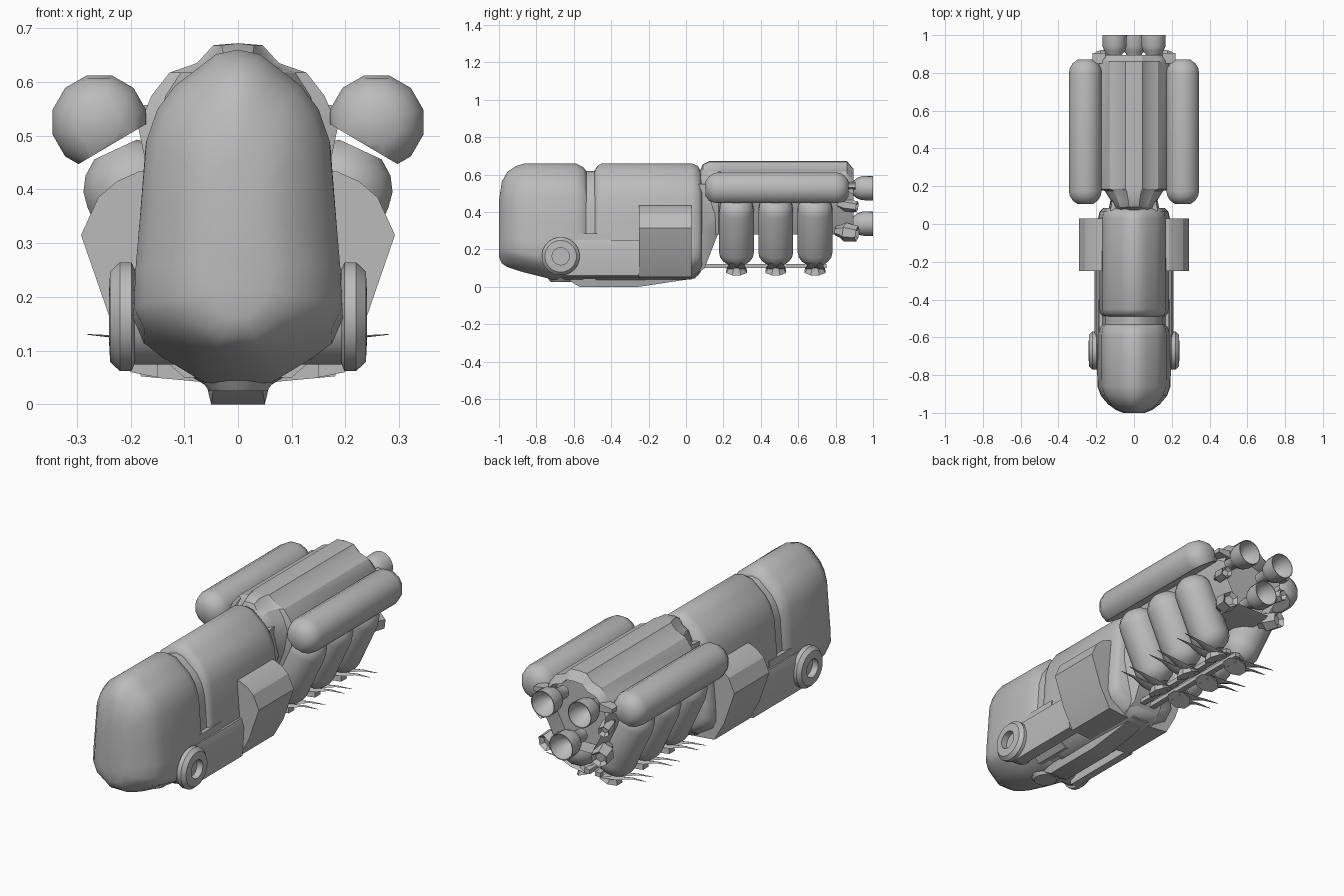
import bpy, bmesh, math
from mathutils import Vector, Matrix

cube = bpy.data.objects.get("Cube")
if cube:
    bpy.data.objects.remove(cube, do_unlink=True)

grey = bpy.data.materials.new("hull_grey")
grey.use_nodes = True
COLOR = (0.5, 0.5, 0.5, 1)
grey.diffuse_color = COLOR
grey.node_tree.nodes["Principled BSDF"].inputs["Base Color"].default_value = COLOR


def finish(name, bm, angle=35):
    bmesh.ops.recalc_face_normals(bm, faces=bm.faces)
    mesh = bpy.data.meshes.new(name)
    bm.to_mesh(mesh)
    bm.free()
    mesh.materials.append(grey)
    ob = bpy.data.objects.new(name, mesh)
    bpy.context.collection.objects.link(ob)
    bpy.ops.object.select_all(action='DESELECT')
    ob.select_set(True)
    bpy.context.view_layer.objects.active = ob
    bpy.ops.object.shade_smooth_by_angle(angle=math.radians(angle))
    return ob


def skin(bm, rings, caps=(True, True)):
    """Bridge equal-length closed rings of points."""
    rows = [[bm.verts.new(p) for p in ring] for ring in rings]
    n = len(rows[0])
    for a, b in zip(rows, rows[1:]):
        for i in range(n):
            j = (i + 1) % n
            bm.faces.new((a[i], a[j], b[j], b[i]))
    return [bm.faces.new(row) for row, wanted in zip((rows[0], rows[-1]), caps) if wanted]


def loft(name, half, stations, angle=35, hollow=0):
    """Half section (x, 0-1 height) swept along (y, width, bottom, top)."""
    outline = half + [(-x, z) for x, z in reversed(half) if x > 0]
    bm = bmesh.new()
    ends = skin(bm, [[(x * w, y, lo + z * (hi - lo)) for x, z in outline]
                     for y, w, lo, hi in stations])
    if hollow:
        rear = ends[1]
        bmesh.ops.inset_region(bm, faces=[rear], thickness=0.012)
        # Push the inset face in as a recess with straight walls
        for v in rear.verts:
            v.co.y -= hollow
    return finish(name, bm, angle)


def lathe(name, profile, start, axis, sides=16, angle=35, cut=None):
    """Spin (radius, distance) points about an axis, optionally trimmed by a plane."""
    rot = Vector(axis).to_track_quat('Z', 'Y').to_matrix().to_4x4()
    mat = Matrix.Translation(start) @ rot
    bm = bmesh.new()
    skin(bm, [[mat @ Vector((r * math.cos(t), r * math.sin(t), d))
               for t in (2 * math.pi * (i + 0.5) / sides for i in range(sides))]
              for r, d in profile])
    if cut:
        res = bmesh.ops.bisect_plane(bm, geom=bm.verts[:] + bm.edges[:] + bm.faces[:],
                                     plane_co=cut[0], plane_no=cut[1], clear_outer=True)
        edges = [e for e in res["geom_cut"] if isinstance(e, bmesh.types.BMEdge)]
        bmesh.ops.holes_fill(bm, edges=edges)
    return finish(name, bm, angle)


def prism(name, pts, y0, y1, angle=30):
    bm = bmesh.new()
    skin(bm, [[(x, y, z) for x, z in pts] for y in (y0, y1)])
    return finish(name, bm, angle)


def capsule(r, length, end):
    """Profile of a tank with elliptical ends."""
    arc = [(r * math.sin(a), end * (1 - math.cos(a)))
           for a in (math.radians(d) for d in (28, 50, 70, 90))]
    base = arc[0][1]
    arc = [(q, d - base) for q, d in arc]
    return arc + [(q, length - d) for q, d in reversed(arc)]


# Fuselage: cabin and mid hull share one ridged section
section = [(0, 1), (0.04, 0.985), (0.07, 0.945), (0.115, 0.885), (0.147, 0.81), (0.167, 0.71),
           (0.177, 0.5), (0.187, 0.3), (0.19, 0.18), (0.17, 0.11), (0.1, 0.04), (0.06, 0), (0, 0)]
loft("cabin", section, [(-1, 0.3, 0.16, 0.46), (-0.985, 0.5, 0.125, 0.56),
     (-0.955, 0.72, 0.105, 0.615), (-0.91, 0.92, 0.09, 0.645), (-0.86, 1.02, 0.075, 0.66),
     (-0.72, 1.03, 0.04, 0.66), (-0.59, 1.03, 0.04, 0.66), (-0.55, 0.99, 0.04, 0.64),
     (-0.53, 0.9, 0.05, 0.615)], 45)
loft("neck_joint", section, [(-0.57, 0.92, 0.04, 0.618), (-0.44, 0.92, 0.04, 0.618)])
loft("mid_hull", section, [(-0.49, 0.9, 0.04, 0.62), (-0.475, 0.98, 0.035, 0.645),
     (-0.45, 1, 0.035, 0.66), (0.03, 1, 0.04, 0.66), (0.065, 0.96, 0.06, 0.645),
     (0.085, 0.85, 0.09, 0.6)], 45)
prism("neck_sill", [(-0.186, 0.285), (0.186, 0.285), (0.192, 0.13), (0.1, 0.05),
                    (-0.1, 0.05), (-0.192, 0.13)], -0.6, -0.4)

# Belly keel, lower nozzle and rear lower fairing
box = [(0, 1), (0.045, 1), (0.065, 0.7), (0.05, 0), (0, 0)]
loft("belly_keel", box, [(-0.62, 0.9, 0.03, 0.09), (-0.57, 1, 0, 0.09), (-0.25, 1, 0, 0.09),
                         (0.05, 0.9, 0.045, 0.1)])
lathe("belly_thruster", [(0.055, 0), (0.07, 0.02), (0.07, 0.06)], (0, -0.67, 0.025), (0, 0, 1))
wedge = [(0, 1), (0.12, 1), (0.13, 0.5), (0.08, 0), (0, 0)]
loft("rear_fairing", wedge, [(0.03, 1.1, 0.05, 0.55), (0.1, 1, 0.1, 0.55), (0.17, 0.9, 0.28, 0.55)])

# Rear engine module with a hollow hood
rear = [(0, 1), (0.045, 0.99), (0.075, 0.905), (0.125, 0.86), (0.158, 0.75), (0.182, 0.6),
        (0.16, 0.33), (0.1, 0), (0, 0)]
loft("engine_module", rear, [(0.07, 0.55, 0.3, 0.61), (0.09, 0.6, 0.29, 0.655),
     (0.125, 0.68, 0.28, 0.672), (0.175, 0.85, 0.28, 0.672), (0.185, 1.02, 0.28, 0.672),
     (0.86, 1.02, 0.28, 0.672), (0.895, 0.97, 0.29, 0.63)], 30, hollow=0.09)

# Three main rocket bells
bell = [(0.03, 0), (0.035, 0.06), (0.055, 0.085), (0.064, 0.11), (0.066, 0.17),
        (0.062, 0.17), (0.055, 0.12), (0.02, 0.08)]
for i, (x, z) in enumerate([(-0.103, 0.527), (0.103, 0.527), (0, 0.337)]):
    lathe(f"rocket_bell_{i + 1}", bell, (x, 0.83, z), (0, 1, 0), 18)

# Twin keel rails under the pods
for x in (-0.03, 0.03):
    prism(f"pod_rail_{'left' if x > 0 else 'right'}",
          [(x - 0.015, 0.1), (x + 0.015, 0.1), (x + 0.015, 0.122), (x - 0.015, 0.122)], 0.06, 0.75)

POD_TOP, POD_LOW = Vector((0.228, 0, 0.474)), Vector((0.065, 0, 0.125))
for side, s in (("left", 1), ("right", -1)):
    # Side sponson, boom and front pivot wheel
    prism(f"{side}_sponson", [(s * x, z) for x, z in
          [(0.14, 0.435), (0.185, 0.433), (0.225, 0.415), (0.26, 0.385), (0.292, 0.315),
           (0.235, 0.15), (0.18, 0.052), (0.05, 0.04)]], -0.25, 0.03, 20)
    prism(f"{side}_boom", [(s * x, z) for x, z in
          [(0.15, 0.25), (0.195, 0.25), (0.208, 0.205), (0.2, 0.06), (0.15, 0.05)]], -0.66, -0.25)
    lathe(f"{side}_pivot_wheel", [(0.09, 0), (0.09, 0.085), (0.102, 0.09), (0.102, 0.112),
          (0.085, 0.13), (0.046, 0.132), (0.046, 0.1)], (s * 0.108, -0.67, 0.163), (s, 0, 0), 24)

    # Long upper tank, trimmed flat on its lower inner side
    lathe(f"{side}_upper_tank", capsule(0.09, 0.765, 0.08), (s * 0.258, 0.105, 0.525),
          (0, 1, 0), 12, cut=((s * 0.30, 0, 0.445), (-s * 0.08, 0, -0.135)), angle=40)
    prism(f"{side}_tank_strut", [(s * x, z) for x, z in
          [(0.15, 0.52), (0.22, 0.53), (0.22, 0.55), (0.15, 0.56)]], 0.85, 0.905)

    # Small manoeuvring thrusters around the stern
    for label, x, z, r in (("low", 0.125, 0.3, 0.05), ("mid", 0.15, 0.445, 0.034)):
        lathe(f"{side}_{label}_thruster", [(r * 0.5, 0), (r * 0.7, 0.03), (r, 0.05),
              (r * 0.85, 0.12), (r * 0.5, 0.1)], (s * x, 0.8, z),
              (s * 0.25, 1, -0.15), 6, angle=20)

    # Inclined drop pods with a nozzle and forked landing claws
    flip = Vector((s, 1, 1))
    for i in range(3):
        y = 0.27 + 0.21 * i
        off = Vector((0, y, 0))
        top, low = POD_TOP * flip + off, POD_LOW * flip + off
        lathe(f"{side}_pod_{i + 1}", capsule(0.096, (top - low).length, 0.085),
              low, top - low, 12, angle=32)
        lathe(f"{side}_pod_nozzle_{i + 1}", [(0.06, 0), (0.03, 0.045), (0.03, 0.07)],
              (s * 0.06, y, 0.082), (s * 0.4, 0, 1), 8)
        bm = bmesh.new()
        for d in (-1, 1):
            path = [(0.04, 0.025, 0.095, 0.03), (0.13, 0.025, 0.105, 0.025),
                    (0.2, 0.026, 0.123, 0.01), (0.28, 0.03, 0.13, 0.002)]
            skin(bm, [[(s * x, y + d * q - w, z), (s * x, y + d * q, z + w * 0.4),
                       (s * x, y + d * q + w, z), (s * x, y + d * q, z - w * 0.3)]
                      for x, q, z, w in path])
        finish(f"{side}_pod_claw_{i + 1}", bm)
